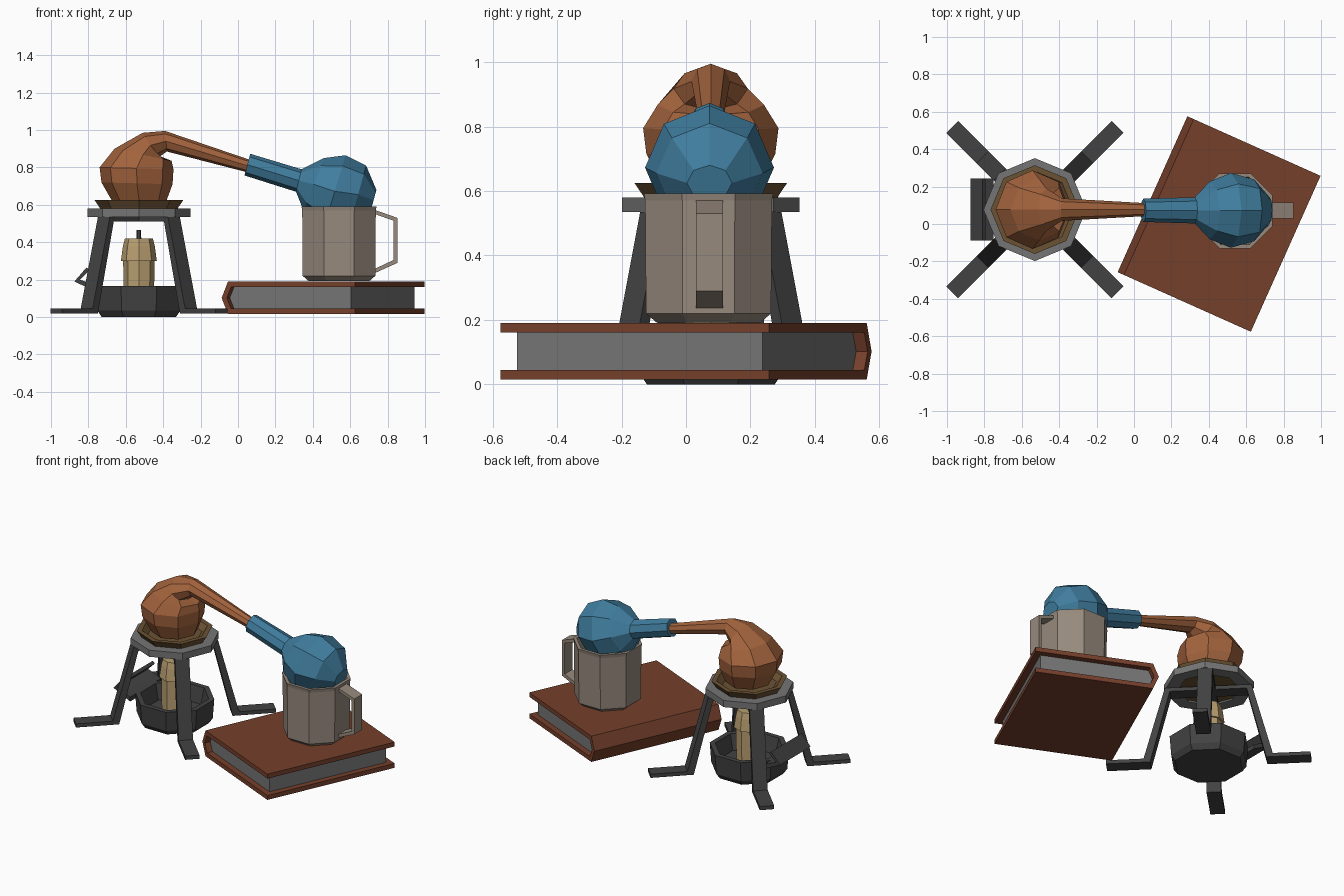
import bpy, bmesh, math
from mathutils import Vector, Matrix

if "Cube" in bpy.data.objects:
    bpy.data.objects.remove(bpy.data.objects["Cube"])


def mat(name, r, g, b):
    m = bpy.data.materials.new(name)
    lin = [c / 12.92 if c <= 0.04045 else ((c + 0.055) / 1.055) ** 2.4 for c in (r, g, b)]
    m.diffuse_color = (*lin, 1)
    m.use_nodes = True
    m.node_tree.nodes["Principled BSDF"].inputs["Base Color"].default_value = m.diffuse_color
    return m


COPPER = mat("copper", .64, .39, .24)
BLUE = mat("blue_glass", .25, .49, .62)
CLAY = mat("grey_clay", .59, .54, .49)
IRON = mat("dark_iron", .26, .26, .26)
GREY = mat("mid_grey", .46, .46, .46)
LEATHER = mat("leather_brown", .46, .25, .17)
BRONZE = mat("dull_bronze", .42, .32, .20)
WAX = mat("candle_wax", .72, .62, .44)


def finish(name, bm, material):
    bmesh.ops.recalc_face_normals(bm, faces=bm.faces)
    me = bpy.data.meshes.new(name)
    bm.to_mesh(me)
    bm.free()
    me.materials.append(material)
    ob = bpy.data.objects.new(name, me)
    bpy.context.collection.objects.link(ob)
    return ob


def skin(name, rings, material, closed=False):
    """Join equal-length loops of points; cap the ends or close the loop."""
    bm = bmesh.new()
    loops = [[bm.verts.new(p) for p in r] for r in rings]
    n = len(loops[0])
    pairs = list(zip(loops, loops[1:])) + ([(loops[-1], loops[0])] if closed else [])
    for a, b in pairs:
        for i in range(n):
            j = (i + 1) % n
            bm.faces.new((a[i], a[j], b[j], b[i]))
    if not closed:
        bm.faces.new(loops[0])
        bm.faces.new(loops[-1])
    return finish(name, bm, material)


def lathe(name, profile, cx, cy, material, sides=8, turn=0.0, closed=False):
    rings = [[(cx + r * math.cos(turn + math.tau * i / sides),
               cy + r * math.sin(turn + math.tau * i / sides), z) for i in range(sides)]
             for r, z in profile]
    return skin(name, rings, material, closed)


def bent_tube(name, sections, cy, material, sides=8):
    """Loft through sections given as outer (x,z), inner (x,z) and y half-width."""
    rings = []
    for ox, oz, ix, iz, ry in sections:
        c, h = Vector(((ox + ix) / 2, 0, (oz + iz) / 2)), Vector(((ox - ix) / 2, 0, (oz - iz) / 2))
        rings.append([c + h * math.cos(math.tau * i / sides)
                      + Vector((0, cy + ry * math.sin(math.tau * i / sides), 0)) for i in range(sides)])
    return skin(name, rings, material)


def slab(name, outline, width, material, matrix):
    """Extrude an (x,z) outline along y, centred, then place it."""
    bm = bmesh.new()
    f = bm.faces.new([bm.verts.new((x, -width / 2, z)) for x, z in outline])
    ext = bmesh.ops.extrude_face_region(bm, geom=[f])["geom"]
    bmesh.ops.translate(bm, vec=(0, width, 0), verts=[v for v in ext if isinstance(v, bmesh.types.BMVert)])
    bmesh.ops.transform(bm, matrix=matrix, verts=bm.verts)
    return finish(name, bm, material)


SX, SY = -0.53, 0.077      # stand centre
MX, MY = 0.54, 0.07        # mug centre

# Stand: ring and four bent legs with feet
lathe("stand_ring", [(.275, .535), (.275, .58), (.19, .58), (.19, .535)], SX, SY, GREY, closed=True)
leg = [(0, .535), (.265, .535), (.395, .045), (.625, .045), (.625, .02),
       (.355, .02), (.235, .51), (0, .51)]
for k in range(4):
    m = Matrix.Translation((SX, SY, 0)) @ Matrix.Rotation(math.radians(45 + 90 * k), 4, 'Z')
    slab(f"stand_leg_{k + 1}", leg, .09, IRON, m)

# Shallow dish resting on the ring
lathe("heating_dish", [(.19, .545), (.21, .585), (.237, .625), (.205, .625), (.17, .59)], SX, SY, BRONZE)

# Candle holder bowl with strap handle
lathe("candle_bowl", [(.215, 0), (.24, .035), (.25, .165), (.215, .165), (.19, .06)], SX, SY, IRON,
      turn=math.pi / 8)
strap = [(-.75, .13), (-.80, .155), (-.875, .19), (-.81, .265), (-.795, .25), (-.845, .2),
         (-.79, .18), (-.75, .16)]
slab("bowl_handle", strap, .33, IRON, Matrix.Translation((0, SY, 0)))

# Candle with a melted collar, and its wick
lathe("candle", [(.08, .05), (.084, .3), (.096, .3), (.085, .38), (.075, .42)], SX, SY, WAX)
lathe("wick", [(.013, .41), (.012, .465)], SX, SY, IRON, sides=6)

# Copper flask bending over into its long spout
bent_tube("copper_flask", [
    (-.67, .615, -.385, .615, .15),
    (-.73, .72, -.35, .71, .20),
    (-.74, .80, -.345, .79, .21),
    (-.66, .90, -.355, .835, .165),
    (-.51, .985, -.43, .85, .115),
    (-.39, .995, -.38, .885, .06),
    (.08, .835, .065, .77, .034)], SY, COPPER)

# Blue receiving flask: neck and globe
bent_tube("blue_flask", [
    (.065, .873, .035, .757, .062),
    (.34, .79, .31, .67, .07),
    (.46, .85, .35, .57, .155),
    (.575, .865, .46, .48, .20),
    (.685, .81, .60, .50, .165),
    (.74, .68, .71, .57, .07)], MY + .003, BLUE)

# Mug: hollow octagonal cup and angular handle
lathe("mug", [(.175, .192), (.21, .22), (.213, .57), (.217, .592), (.195, .592), (.185, .25)],
      MX, MY, CLAY, turn=math.pi / 8)
grip = [(.725, .575), (.853, .53), (.853, .29), (.725, .232), (.725, .255),
        (.832, .305), (.832, .515), (.725, .553)]
slab("mug_handle", grip, .085, CLAY, Matrix.Translation((0, MY + .003, 0)))

# Book: folded cover with pointed spine, and page block
place = Matrix.Translation((.455, 0, 0)) @ Matrix.Rotation(math.radians(-24.1), 4, 'Z') \
    @ Matrix.Translation((-.39, 0, 0))
cover = [(.78, .19), (.037, .19), (0, .102), (.037, .015), (.78, .015), (.78, .045),
         (.055, .045), (.03, .102), (.055, .16), (.78, .16)]
slab("book_cover", cover, .913, LEATHER, place)
pages = [(.74, .16), (.055, .16), (.03, .102), (.055, .045), (.74, .045)]
slab("book_pages", pages, .835, GREY, place)
